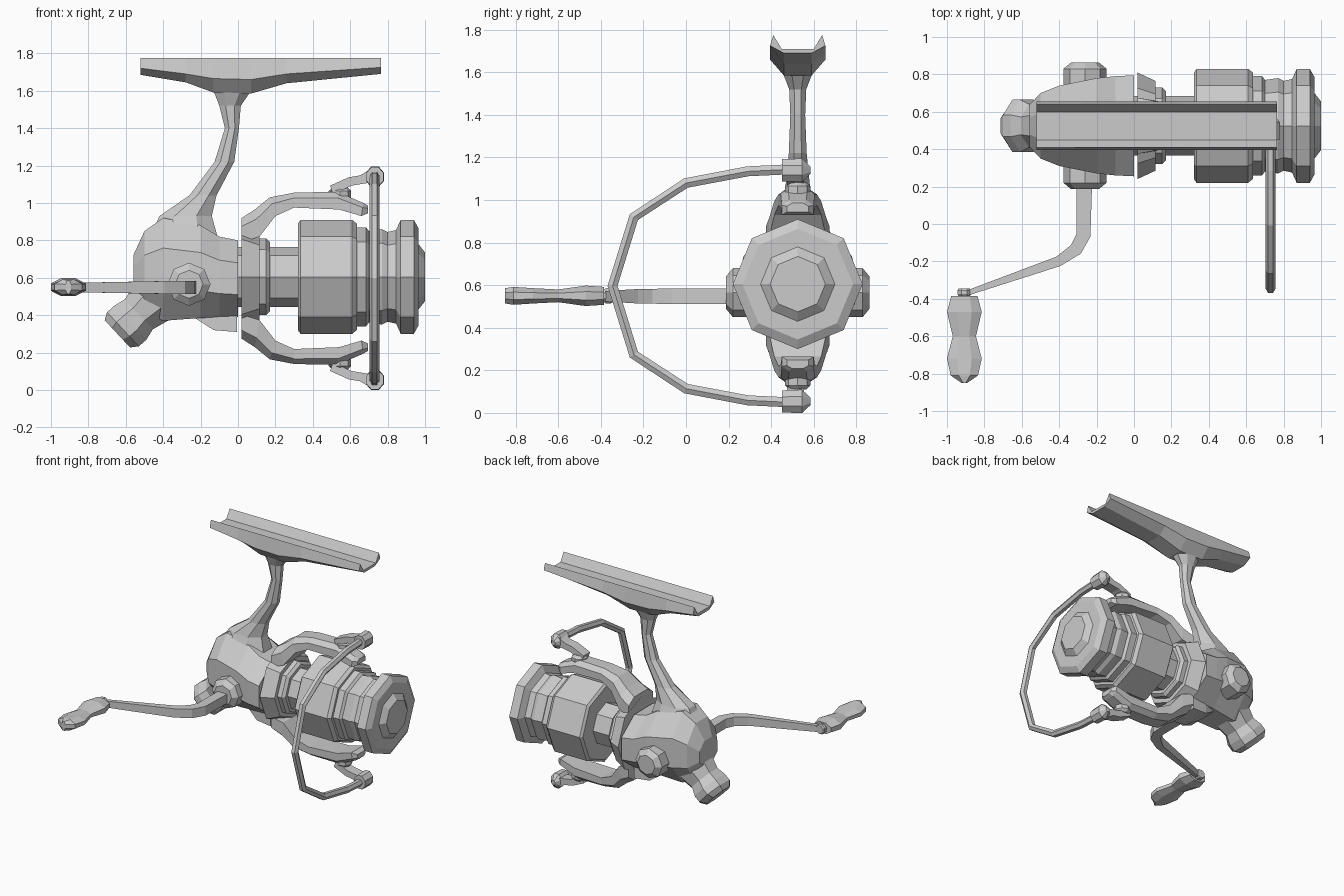
import bpy, bmesh, math
from mathutils import Vector

grey = bpy.data.materials.new("light grey")
grey.diffuse_color = (0.6, 0.6, 0.6, 1)
CY, CZ, MZ = 0.525, 0.605, 0.597   # reel axis, and height that the rotor arms mirror about


def loft(name, rings):
    """Skin a list of equal-length vertex rings and cap both ends."""
    bm = bmesh.new()
    vs = [[bm.verts.new(p) for p in r] for r in rings]
    n = len(vs[0])
    for a, b in zip(vs, vs[1:]):
        for i in range(n):
            bm.faces.new((a[i], a[(i + 1) % n], b[(i + 1) % n], b[i]))
    bm.faces.new(vs[0])
    bm.faces.new(vs[-1])
    bmesh.ops.recalc_face_normals(bm, faces=bm.faces)
    me = bpy.data.meshes.new(name)
    bm.to_mesh(me)
    bm.free()
    me.materials.append(grey)
    ob = bpy.data.objects.new(name, me)
    bpy.context.collection.objects.link(ob)
    return ob


def ring(c, u, v, n=8, turn=0.0):
    """Polygon around c with half-axis vectors u and v."""
    c, u, v = Vector(c), Vector(u), Vector(v)
    return [c + u * math.cos(turn + t * math.tau / n) + v * math.sin(turn + t * math.tau / n)
            for t in range(n)]


def octo(c, u, v):
    """Flat-sided octagon whose extents reach u and v."""
    k = 1 / math.cos(math.pi / 8)
    return ring(c, Vector(u) * k, Vector(v) * k, 8, math.pi / 8)


def box(c, u, v):
    c, u, v = Vector(c), Vector(u), Vector(v)
    return [c + u + v, c - u + v, c - u - v, c + u - v]


def turned(name, profile):
    """Octagonal turned part along the reel axis from (x, radius) pairs."""
    return loft(name, [ring((x, CY, CZ), (0, r, 0), (0, 0, r)) for x, r in profile])


def flip(rings):
    return [[Vector((p[0], p[1], 2 * MZ - p[2])) for p in r] for r in rings]


def pair(name, rings):
    loft("upper_" + name, rings)
    loft("lower_" + name, flip(rings))


# Spool, shaft and rotor
turned("spool", [(0.32, 0.15), (0.32, 0.285), (0.335, 0.305), (0.61, 0.305), (0.635, 0.285),
                 (0.635, 0.265), (0.685, 0.265), (0.70, 0.245), (0.77, 0.255), (0.80, 0.24),
                 (0.845, 0.25), (0.87, 0.305), (0.94, 0.305), (0.965, 0.26), (0.965, 0.175),
                 (1.0, 0.13)])
turned("shaft", [(-0.05, 0.16), (0.34, 0.16)])
turned("rotor", [(0.018, 0.285), (0.115, 0.24), (0.115, 0.205), (0.15, 0.205), (0.17, 0.185)])

# Gear housing
loft("housing", [octo((x, CY, (t + b) / 2), (0, h, 0), (0, 0, (t - b) / 2))
                 for x, t, b, h in [(0, 0.80, 0.39, 0.27), (-0.1, 0.82, 0.39, 0.265),
                                    (-0.2, 0.88, 0.385, 0.255), (-0.4, 0.92, 0.37, 0.215),
                                    (-0.5, 0.85, 0.41, 0.175), (-0.56, 0.72, 0.52, 0.11)]])
loft("housing_belly", [box((x, CY, (0.45 + b) / 2), (0, h, 0), (0, 0, (0.45 - b) / 2))
                       for x, b, h in [(-0.005, 0.31, 0.12), (-0.13, 0.32, 0.11),
                                       (-0.23, 0.385, 0.08)]])

# Rear knob, angled down and back
loft("rear_knob", [octo((x, CY, z), (0, hy, 0), (0.68 * h, 0, -0.73 * h))
                   for x, z, h, hy in [(-0.44, 0.49, 0.14, 0.14), (-0.53, 0.405, 0.11, 0.115),
                                       (-0.575, 0.36, 0.125, 0.14), (-0.615, 0.325, 0.125, 0.14),
                                       (-0.645, 0.30, 0.10, 0.10)]])

# Stem and rod foot
loft("stem", [octo(((l + r) / 2, CY, z), ((r - l) / 2, 0, 0), (0, h, 0))
              for z, l, r, h in [(1.66, -0.2, 0.14, 0.09), (1.585, -0.125, 0.06, 0.065),
                                 (1.52, -0.10, 0.015, 0.04), (1.4, -0.07, 0.005, 0.035),
                                 (1.22, -0.125, -0.02, 0.042), (1.04, -0.26, -0.115, 0.06),
                                 (0.93, -0.42, -0.14, 0.09), (0.75, -0.5, -0.09, 0.16)]])
loft("foot", [[(x, CY + y, z) for y, z in
               [(-0.115, 1.775), (-0.075, 1.71), (0.075, 1.71), (0.115, 1.775),
                (0.13, s), (0.065, b), (-0.065, b), (-0.13, s)]]
              for x, s, b in [(-0.52, 1.72, 1.685), (-0.28, 1.69, 1.645), (-0.13, 1.665, 1.59),
                              (0.07, 1.66, 1.585), (0.26, 1.69, 1.64), (0.765, 1.725, 1.69)]])

# Rotor arms: outer and inner edge stations in the xz plane
arm = [((0.02, 0.92), (0.02, 0.79), 0.15), ((0.09, 0.965), (0.115, 0.82), 0.135),
       ((0.17, 1.03), (0.20, 0.93), 0.11), ((0.30, 1.055), (0.30, 0.975), 0.09),
       ((0.53, 1.06), (0.54, 0.965), 0.08), ((0.67, 1.0), (0.66, 0.93), 0.075),
       ((0.695, 0.985), (0.695, 0.945), 0.05)]
rings = []
for (xo, zo), (xi, zi), h in arm:
    o, i = Vector((xo, CY, zo)), Vector((xi, CY, zi))
    w, m = Vector((0, h, 0)), o.lerp(i, 0.35)
    rings.append([o - w * 0.55, o + w * 0.55, m + w, i + w, i - w, m - w])
pair("rotor_arm", rings)

# Bail pivots, levers and end knobs
pair("bail_pivot", [ring((0.545, CY, z), (r, 0, 0), (0, r, 0))
                    for z, r in [(1.03, 0.06), (1.065, 0.06), (1.085, 0.04)]])
pair("bail_lever", [box((x, CY - 0.01, z), (0.3 * h, 0, -0.9 * h), (0, 0.04, 0))
                    for x, z, h in [(0.50, 1.07, 0.025), (0.60, 1.115, 0.025),
                                    (0.66, 1.125, 0.025), (0.73, 1.15, 0.04)]])
pair("bail_knob", [octo((0.732, y, 1.14), (h, 0, 0), (0, 0, h * 1.15))
                   for y, h in [(0.45, 0.045), (0.545, 0.048), (0.585, 0.015)]])

# Bail wire
wire = [(0.5, 1.145), (0.29, 1.135), (0.0, 1.08), (-0.245, 0.92), (-0.345, MZ)]
wire += [(y, 2 * MZ - z) for y, z in wire[-2::-1]]
pts = [Vector((0.73, y, z)) for y, z in wire]
rings = []
for k, p in enumerate(pts):
    d = (pts[min(k + 1, len(pts) - 1)] - pts[max(k - 1, 0)]).normalized()
    side = Vector((0, -d.z, d.y))
    rings.append(ring(p, (0.027, 0, 0), side * 0.027, 6))
loft("bail_wire", rings)

# Side hubs on both sides of the housing
for name, s in (("handle_hub", -1), ("side_cap", 1)):
    loft(name, [ring((-0.262, CY + s * d, 0.565), (r, 0, 0), (0, 0, r))
                for d, r in [(0.18, 0.115), (0.305, 0.115), (0.338, 0.075)]])

# Crank arm, bent towards the grip
loft("crank_arm", [box((x, y, 0.548), (w * c, w * s, 0), (0, 0, h))
                   for x, y, w, h, c, s in [(-0.265, 0.25, 0.042, 0.036, 1, 0),
                                            (-0.27, -0.06, 0.038, 0.036, 0.97, -0.2),
                                            (-0.31, -0.135, 0.035, 0.035, 0.75, -0.66),
                                            (-0.405, -0.2, 0.027, 0.034, 0.4, -0.92),
                                            (-0.88, -0.365, 0.014, 0.025, 0.32, -0.95)]])
loft("grip_pin", [octo((-0.907, y, 0.55), (r, 0, 0), (0, 0, r))
                  for y, r in [(-0.345, 0.03), (-0.355, 0.037), (-0.375, 0.037), (-0.4, 0.02)]])

# Grip
loft("grip", [octo((-0.907, y, 0.55), (w, 0, 0), (0, 0, h))
              for y, w, h in [(-0.385, 0.07, 0.042), (-0.47, 0.093, 0.048), (-0.60, 0.062, 0.03),
                              (-0.72, 0.093, 0.036), (-0.81, 0.073, 0.042), (-0.85, 0.015, 0.036)]])
